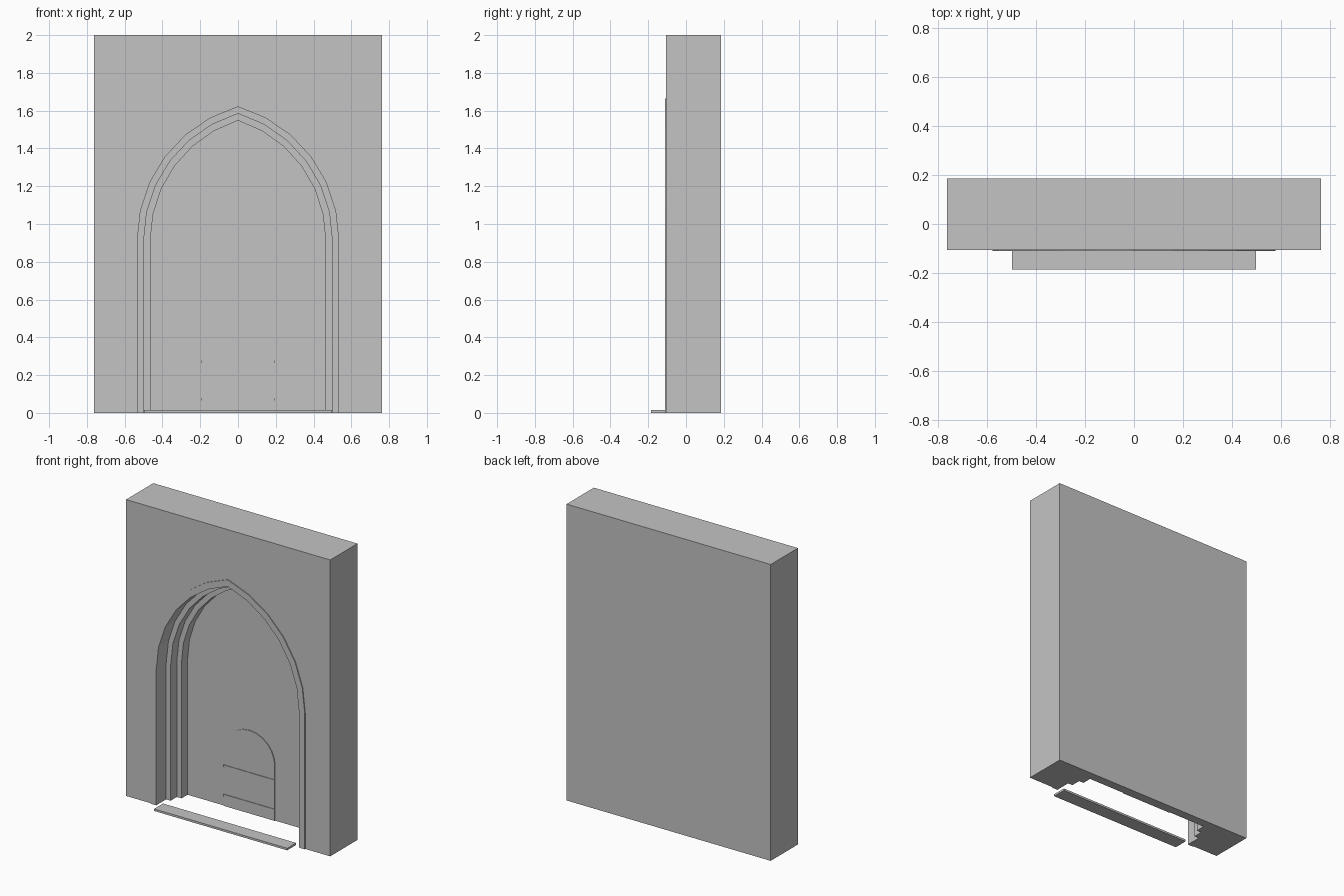
import bpy, bmesh, math

if "Cube" in bpy.data.objects:
    bpy.data.objects.remove(bpy.data.objects["Cube"])

FRONT, BACK = -0.105, 0.185
HALF_W, TOP = 0.762, 2.0
SPRING, CENTRE, SEGS = 0.915, 0.2, 6

stone = bpy.data.materials.new("grey_stone")
stone.diffuse_color = (0.55, 0.55, 0.55, 1)
stone.use_nodes = True
stone.node_tree.nodes["Principled BSDF"].inputs["Base Color"].default_value = stone.diffuse_color


def finish(name, bm):
    bmesh.ops.remove_doubles(bm, verts=bm.verts, dist=1e-5)
    bmesh.ops.recalc_face_normals(bm, faces=bm.faces)
    mesh = bpy.data.meshes.new(name)
    bm.to_mesh(mesh)
    bm.free()
    mesh.materials.append(stone)
    obj = bpy.data.objects.new(name, mesh)
    bpy.context.collection.objects.link(obj)
    return obj


def pointed_arch(half):
    """Open outline (x, z) from bottom left over the apex to bottom right."""
    r = half + CENTRE
    end = math.acos(CENTRE / r)
    left = [(-half, 0.0)]
    for i in range(SEGS + 1):
        a = end * i / SEGS
        left.append((CENTRE - r * math.cos(a), SPRING + r * math.sin(a)))
    return left + [(-x, z) for x, z in reversed(left[:-1])]


def round_arch(half, spring, segs=12):
    pts = [(-half, 0.0)]
    for i in range(segs + 1):
        a = math.pi * i / segs
        pts.append((-half * math.cos(a), spring + half * math.sin(a)))
    return pts + [(half, 0.0)]


def add_face(bm, pts):
    bm.faces.new([bm.verts.new(p) for p in pts])


def flat(bm, outline, y):
    add_face(bm, [(x, y, z) for x, z in outline])


def strip(bm, outline, y0, y1):
    for (xa, za), (xb, zb) in zip(outline, outline[1:]):
        add_face(bm, [(xa, y0, za), (xb, y0, zb), (xb, y1, zb), (xa, y1, za)])


def plate(name, outline, y0, y1):
    bm = bmesh.new()
    flat(bm, outline, y0)
    flat(bm, outline, y1)
    strip(bm, outline + outline[:1], y0, y1)
    return finish(name, bm)


def rect(x0, x1, z0, z1):
    return [(x0, z0), (x0, z1), (x1, z1), (x1, z0)]


# Wall with a stepped pointed recess, open at the floor
bm = bmesh.new()
steps = [(0.533, FRONT + 0.10), (0.499, FRONT + 0.165), (0.464, FRONT + 0.23)]
outer, y = rect(-HALF_W, HALF_W, 0, TOP), FRONT
strip(bm, outer, FRONT, BACK)
flat(bm, outer, BACK)
plan = []
for half, depth in steps:
    arch = pointed_arch(half)
    flat(bm, outer + arch[::-1], y)
    strip(bm, arch, y, depth)
    plan += [(-half, y), (-half, depth)]
    outer, y = arch, depth
flat(bm, outer, y)
# underside follows the stepped plan
plan = [(-HALF_W, BACK), (-HALF_W, FRONT)] + plan
plan += [(-x, d) for x, d in reversed(plan)]
add_face(bm, [(x, d, 0) for x, d in plan])
finish("wall", bm)

# Thin moulding round the opening
plate("arch_trim", pointed_arch(0.576) + pointed_arch(0.533)[::-1], FRONT - 0.006, FRONT)

# Small round-topped door with two straps
door_y = steps[-1][1]
plate("small_door", round_arch(0.19, 0.37), door_y - 0.005, door_y)
for side, z in (("lower", 0.08), ("upper", 0.278)):
    plate(side + "_door_strap", rect(-0.192, 0.192, z - 0.015, z), door_y - 0.009, door_y - 0.004)

# Doorstep
plate("doorstep", rect(-0.497, 0.497, 0, 0.014), -0.185, -0.09)
